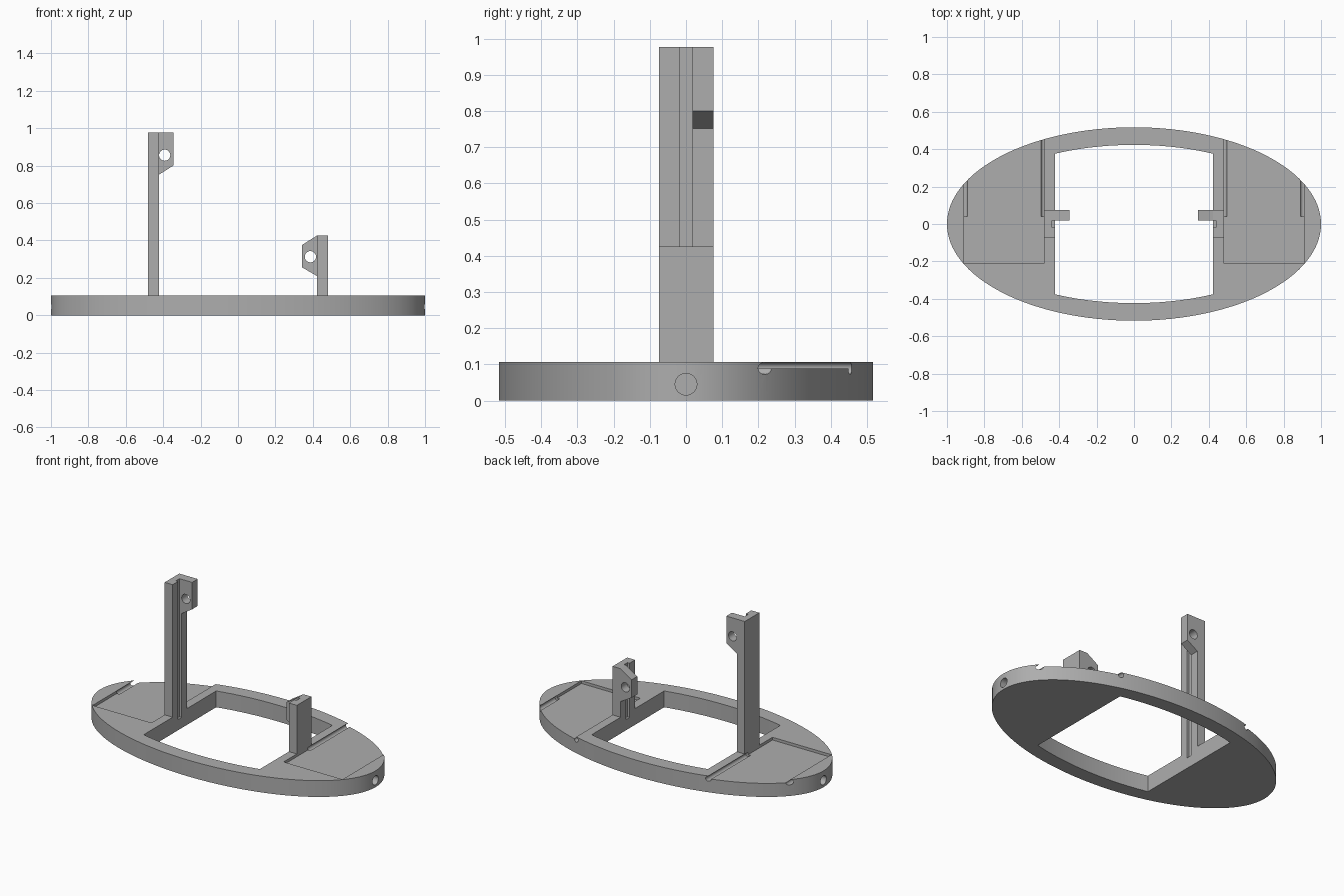
import bpy, bmesh, math
from mathutils import Matrix, Vector

if "Cube" in bpy.data.objects:
    bpy.data.objects.remove(bpy.data.objects["Cube"])

grey = bpy.data.materials.new("plain grey")
grey.use_nodes = True
colour = (0.42, 0.42, 0.42, 1)
grey.diffuse_color = colour
grey.node_tree.nodes["Principled BSDF"].inputs["Base Color"].default_value = colour


def prism(name, points, axis, low, high):
    """Extrude a closed outline along y or z."""
    def place(p, d):
        return (p[0], d, p[1]) if axis == "y" else (p[0], p[1], d)
    bm = bmesh.new()
    face = bm.faces.new([bm.verts.new(place(p, low)) for p in points])
    new = bmesh.ops.extrude_face_region(bm, geom=[face])["geom"]
    shift = Vector(place((0, 0), high - low))
    bmesh.ops.translate(bm, vec=shift, verts=[v for v in new if isinstance(v, bmesh.types.BMVert)])
    bmesh.ops.recalc_face_normals(bm, faces=bm.faces)
    return finish(name, bm)


def finish(name, bm):
    mesh = bpy.data.meshes.new(name)
    bm.to_mesh(mesh)
    bm.free()
    mesh.materials.append(grey)
    ob = bpy.data.objects.new(name, mesh)
    bpy.context.collection.objects.link(ob)
    return ob


def box(x, y, z):
    x = sorted(x)
    outline = [(x[0], y[0]), (x[1], y[0]), (x[1], y[1]), (x[0], y[1])]
    return prism("box_cutter", outline, "z", z[0], z[1])


def rod(centre, radius, length, axis):
    turn = Matrix.Rotation(math.pi / 2, 4, "Y" if axis == "x" else "X")
    bm = bmesh.new()
    bmesh.ops.create_cone(bm, cap_ends=True, segments=32, radius1=radius, radius2=radius,
                          depth=length, matrix=Matrix.Translation(centre) @ turn)
    return finish("round_cutter", bm)


def cut(ob, cutters):
    bpy.context.view_layer.objects.active = ob
    for cutter in cutters:
        mod = ob.modifiers.new("cut", "BOOLEAN")
        mod.operation, mod.solver, mod.object = "DIFFERENCE", "EXACT", cutter
        bpy.ops.object.modifier_apply(modifier=mod.name)
        bpy.data.objects.remove(cutter)


def smooth(ob):
    bpy.ops.object.select_all(action="DESELECT")
    ob.select_set(True)
    bpy.context.view_layer.objects.active = ob
    bpy.ops.object.shade_smooth_by_angle(angle=math.radians(30))


TOP, FLOOR = 0.107, 0.089      # plate top and recess floor
INNER, OUTER = 0.422, 0.48     # post faces

# Oval base plate
turns = [2 * math.pi * i / 128 for i in range(128)]
base = prism("base_plate", [(math.cos(a), 0.517 * math.sin(a)) for a in turns], "z", 0, TOP)

# Central opening with bowed front and back edges
xs = [INNER * (i / 12 - 1) for i in range(25)]
arc = [(x, 0.423 * math.sqrt(1 - (x / 0.92) ** 2)) for x in xs]
opening = arc + [(x, -y) for x, y in reversed(arc)]
cut(base, [prism("opening_cutter", opening, "z", -0.1, 0.3)])

# Recesses, wire channels, end holes and post slots on both sides
for s in (-1, 1):
    cut(base, [
        box((s * OUTER, s * 0.908), (-0.212, 0.7), (FLOOR, 0.3)),
        rod((s * OUTER, 0.34, FLOOR), 0.0165, 0.6, "y"),
        rod((s * 0.906, 0.34, FLOOR), 0.0165, 0.6, "y"),
        rod((s * 1.0, 0, 0.045), 0.03, 0.2, "x"),
        box((s * 0.4, s * 0.438), (-0.018, 0.018), (0.07, 0.3)),
    ])
smooth(base)


# Posts: full silhouette, trimmed to leave a bracket at the back
def post(name, s, height, bracket, hole):
    outline = [(OUTER, TOP), (OUTER, height), (INNER, height)] + bracket + [(INNER, TOP)]
    ob = prism(name, [(s * x, z) for x, z in outline], "y", -0.075, 0.076)
    cut(ob, [
        box((s * 0.2, s * INNER), (-0.2, 0.018), (0.05, 1.2)),
        box((s * 0.2, s * 0.438), (-0.018, 0.018), (0.05, 1.2)),
        rod((s * hole[0], 0.05, hole[1]), 0.03, 0.3, "y"),
    ])
    smooth(ob)


post("tall_post", -1, 0.977, [(0.346, 0.977), (0.346, 0.8), (INNER, 0.752)], (0.392, 0.856))
post("short_post", 1, 0.426, [(0.341, 0.375), (0.341, 0.257), (INNER, 0.21)], (0.387, 0.313))
